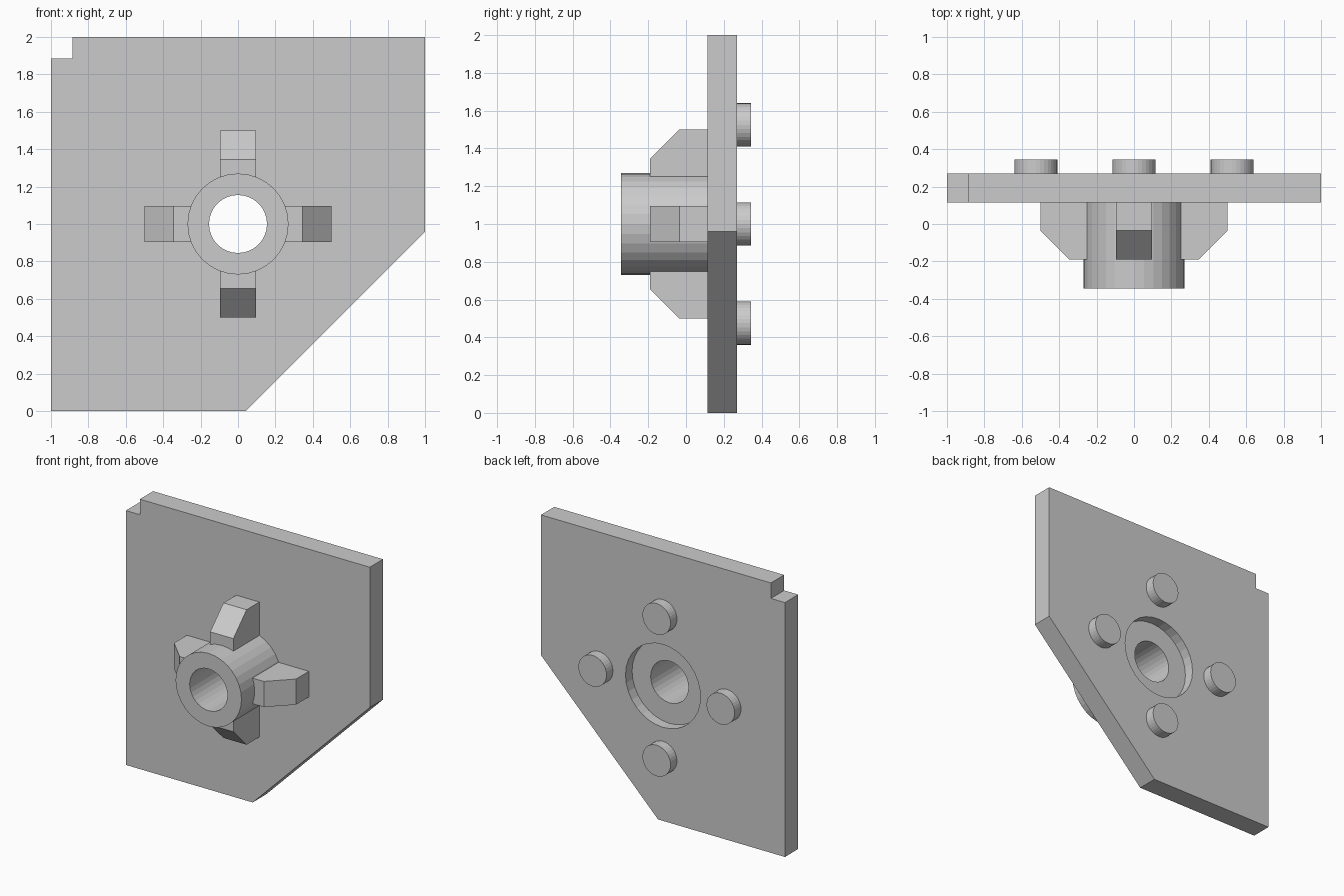
import bpy, bmesh, math
from mathutils import Matrix, Vector

if "Cube" in bpy.data.objects:
    bpy.data.objects.remove(bpy.data.objects["Cube"])

CENTRE = Vector((0, 0, 1))
FRONT, PLATE_FRONT, PLATE_BACK, BACK = -0.345, 0.115, 0.27, 0.345


def finish(name, bm):
    bmesh.ops.recalc_face_normals(bm, faces=bm.faces[:])
    mesh = bpy.data.meshes.new(name)
    bm.to_mesh(mesh)
    bm.free()
    obj = bpy.data.objects.new(name, mesh)
    bpy.context.collection.objects.link(obj)
    return obj


def prism(name, points, depth):
    """Extrude a closed polygon of 3D points along a vector."""
    bm = bmesh.new()
    face = bm.faces.new([bm.verts.new(p) for p in points])
    ext = bmesh.ops.extrude_face_region(bm, geom=[face], use_keep_orig=True)
    moved = [g for g in ext["geom"] if isinstance(g, bmesh.types.BMVert)]
    bmesh.ops.translate(bm, verts=moved, vec=depth)
    return finish(name, bm)


def disc(name, x, z, radius, y0, y1, sides=32):
    """Cylinder lying along y."""
    ring = [(x + radius * math.cos(2 * math.pi * i / sides), y0,
             z + radius * math.sin(2 * math.pi * i / sides)) for i in range(sides)]
    return prism(name, ring, (0, y1 - y0, 0))


def cut(obj, cutter):
    mod = obj.modifiers.new("cut", 'BOOLEAN')
    mod.operation, mod.solver, mod.object = 'DIFFERENCE', 'EXACT', cutter
    bpy.context.view_layer.objects.active = obj
    bpy.ops.object.modifier_apply(modifier=mod.name)


# Plate with clipped corner and small notch
outline = [(-1, 0), (0.04, 0), (1, 0.96), (1, 2),
           (-0.885, 2), (-0.885, 1.885), (-1, 1.885)]
plate = prism("plate", [(x, PLATE_FRONT, z) for x, z in outline],
              (0, PLATE_BACK - PLATE_FRONT, 0))

# Hub on the front
hub = disc("hub", 0, 1, 0.27, FRONT, PLATE_FRONT)

# Through bore and shallow recess in the back
bore = disc("bore_cutter", 0, 1, 0.155, -0.6, 0.6)
recess = disc("recess_cutter", 0, 1, 0.307, 0.193, 0.6)
cut(plate, recess)
cut(plate, bore)
cut(hub, bore)
for helper in (bore, recess):
    bpy.data.objects.remove(helper, do_unlink=True)

# Four chamfered ribs and four back pegs around the hub
rib_profile = [(0.245, PLATE_FRONT), (0.5, PLATE_FRONT), (0.5, -0.035),
               (0.345, -0.19), (0.245, -0.19)]
for i, side in enumerate(("right", "top", "left", "bottom")):
    turn = Matrix.Rotation(-i * math.pi / 2, 3, 'Y')
    pts = [turn @ Vector((r, y, -0.095)) + CENTRE for r, y in rib_profile]
    prism(f"rib_{side}", pts, turn @ Vector((0, 0, 0.19)))
    peg = turn @ Vector((0.525, 0, 0)) + CENTRE
    disc(f"peg_{side}", peg.x, peg.z, 0.115, PLATE_BACK, BACK)
